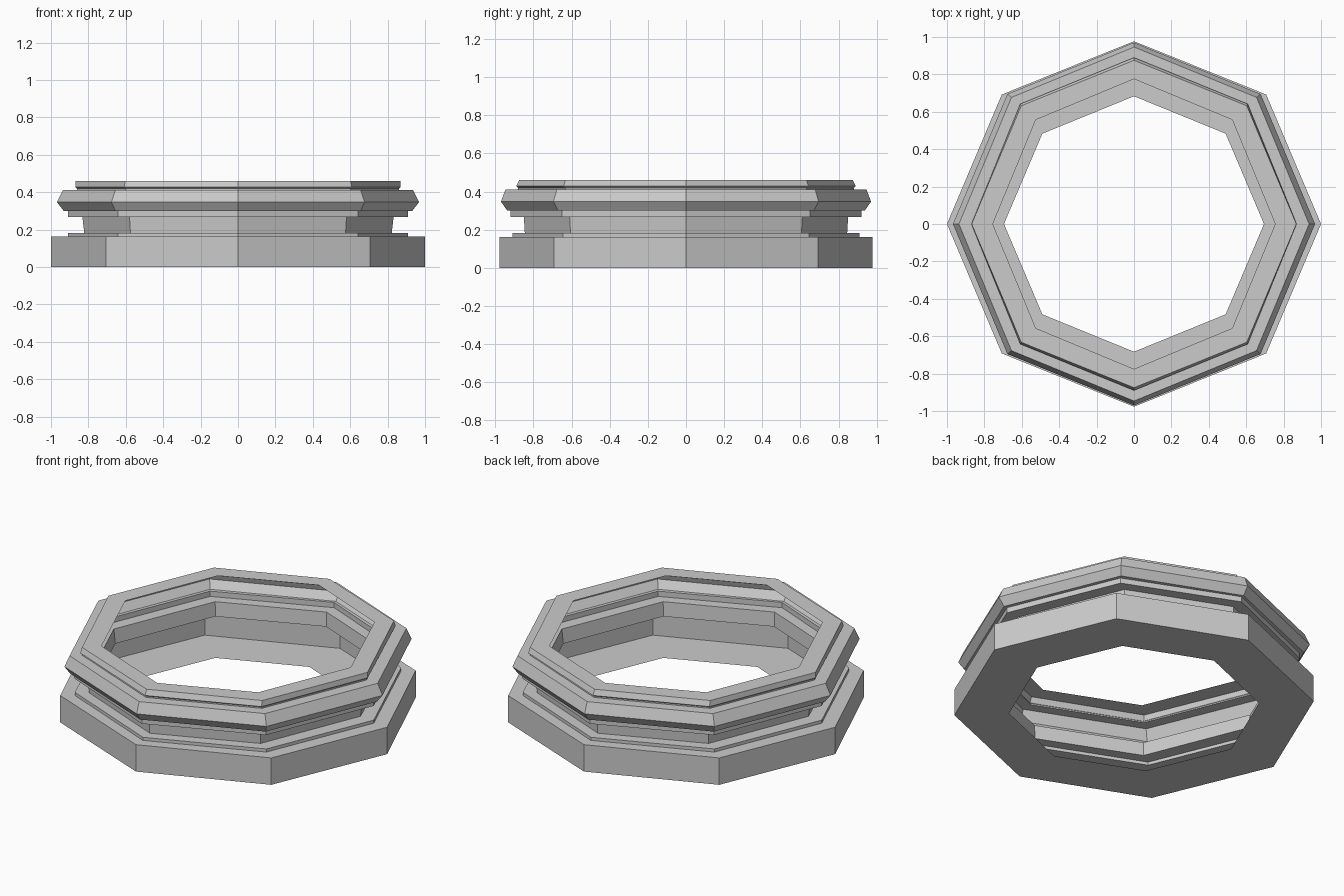
import bpy, bmesh


def octagon(rx, ry, dx, dy, z):
    # Corner points: rx/ry on the axes, dx/dy on the diagonals
    return [(rx, 0, z), (dx, dy, z), (0, ry, z), (-dx, dy, z),
            (-rx, 0, z), (-dx, -dy, z), (0, -ry, z), (dx, -dy, z)]


def shell(name, rings):
    # Thin octagonal skin joining successive rings
    bm = bmesh.new()
    loops = [[bm.verts.new(p) for p in octagon(*r)] for r in rings]
    for a, b in zip(loops, loops[1:]):
        for i in range(8):
            j = (i + 1) % 8
            bm.faces.new((a[i], a[j], b[j], b[i]))
    mesh = bpy.data.meshes.new(name)
    bm.to_mesh(mesh)
    bm.free()
    obj = bpy.data.objects.new(name, mesh)
    bpy.context.collection.objects.link(obj)
    return obj


# Ring outlines shared between neighbouring parts
step_low = (0.91, 0.91, 0.642, 0.645)
shaft_low = (0.822, 0.845, 0.575, 0.605)
shaft_top = (0.832, 0.85, 0.58, 0.61)
step_top = (0.91, 0.92, 0.642, 0.65)
neck = (0.862, 0.88, 0.602, 0.632)

# Hollow base with open floor hole
shell("base_plinth", [
    (0.695, 0.683, 0.49, 0.483, 0), (1, 0.977, 0.707, 0.692, 0),
    (1, 0.977, 0.707, 0.692, 0.163), (*step_low, 0.163)])

# Recessed shaft between two thin steps
shell("recessed_shaft", [
    (*step_low, 0.163), (*step_low, 0.182), (*shaft_low, 0.182),
    (*shaft_top, 0.268), (*step_top, 0.268), (*step_top, 0.30)])

# Bevelled collar
shell("bevelled_collar", [
    (*step_top, 0.30), (0.932, 0.937, 0.655, 0.67, 0.30),
    (0.968, 0.97, 0.677, 0.695, 0.347),
    (0.936, 0.946, 0.655, 0.677, 0.412), (*neck, 0.412)])

# Top lip with inward rim
shell("top_lip", [
    (*neck, 0.412), (*neck, 0.42), (0.87, 0.89, 0.608, 0.642, 0.428),
    (0.868, 0.875, 0.603, 0.632, 0.46), (0.755, 0.775, 0.525, 0.557, 0.46)])
